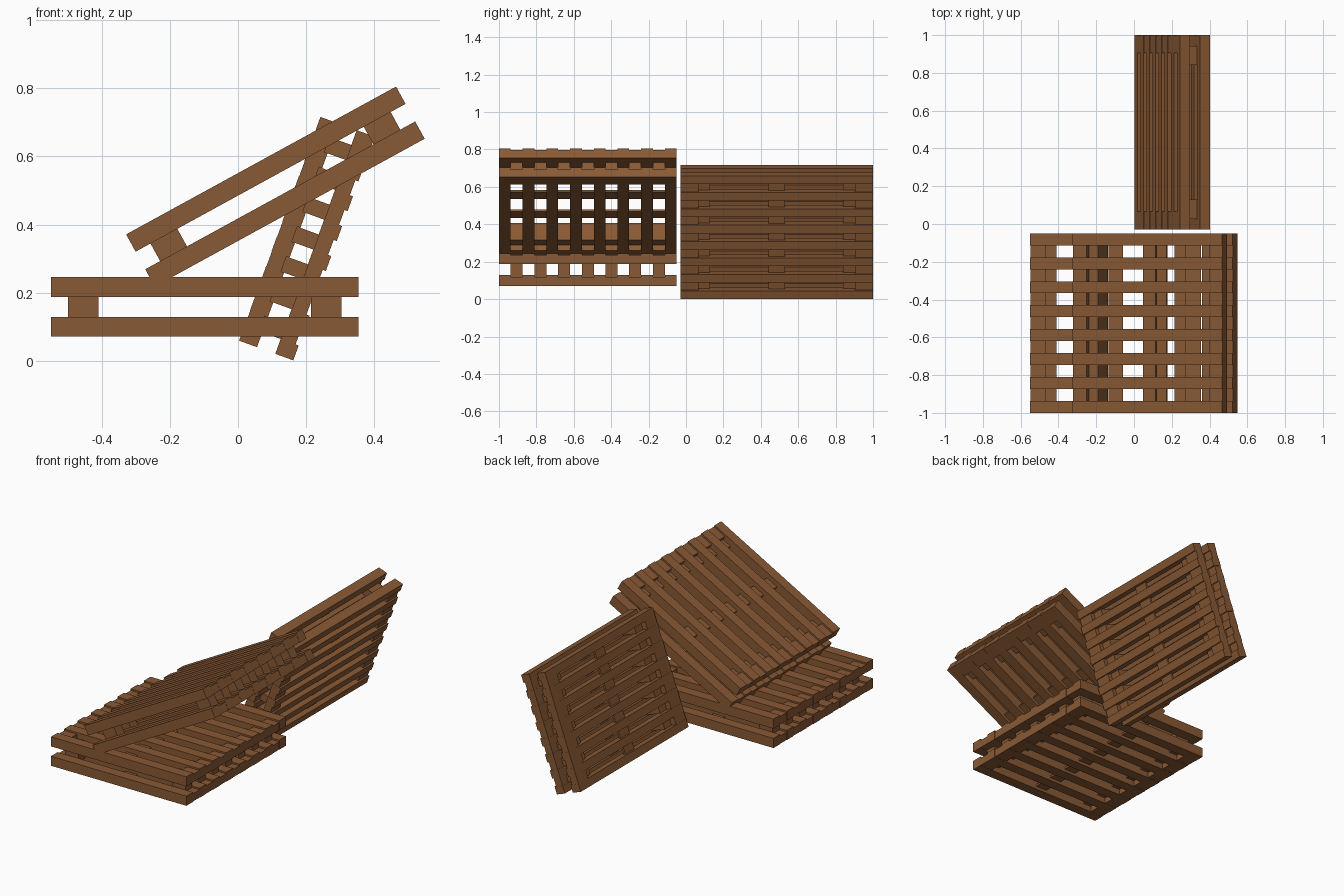
import bpy, bmesh, math
from mathutils import Matrix, Vector

if "Cube" in bpy.data.objects:
    bpy.data.objects.remove(bpy.data.objects["Cube"])

wood = bpy.data.materials.new("wood")
wood.diffuse_color = (0.25, 0.1, 0.035, 1)
wood.use_nodes = True
wood.node_tree.nodes["Principled BSDF"].inputs["Base Color"].default_value = wood.diffuse_color

L, W, H = 0.905, 0.95, 0.175      # pallet length, width, height
SLAT, LAYER, N = 0.063, 0.058, 8  # slat width, layer thickness, slat count
PITCH = (W - SLAT) / (N - 1)


def boxes(name, items, frame):
    """One object made of boxes given as (x0, x1, y0, y1, z0, z1) in pallet space."""
    bm = bmesh.new()
    for x0, x1, y0, y1, z0, z1 in items:
        m = Matrix.Translation(((x0 + x1) / 2, (y0 + y1) / 2, (z0 + z1) / 2))
        m = m @ Matrix.Diagonal((x1 - x0, y1 - y0, z1 - z0, 1))
        bmesh.ops.create_cube(bm, size=1, matrix=m)
    bm.transform(frame)
    me = bpy.data.meshes.new(name)
    bm.to_mesh(me)
    bm.free()
    me.materials.append(wood)
    bpy.context.collection.objects.link(bpy.data.objects.new(name, me))


def pallet(name, frame):
    slats, boards, blocks = [], [], []
    for z in (0, H - LAYER):
        # long slats
        for i in range(N):
            slats.append((0, L, i * PITCH, i * PITCH + SLAT, z, z + LAYER))
        # end boards and thin middle board, slightly below the slat tops
        for x in (0, L - 0.085):
            boards.append((x + 0.001, x + 0.084, 0.001, W - 0.001, z + 0.001, z + LAYER - 0.01))
        boards.append((L / 2 - 0.038, L / 2 + 0.038, 0.001, W - 0.001, z + 0.018, z + 0.03))
    # spacer blocks in the gaps between slats
    for x in (0.05, L - 0.14):
        for i in range(N - 1):
            y = i * PITCH + SLAT
            blocks.append((x, x + 0.09, y, y + PITCH - SLAT, 0.035, H - 0.035))
    boxes(name + "_slats", slats, frame)
    boxes(name + "_cross_boards", boards, frame)
    boxes(name + "_spacer_blocks", blocks, frame)


# flat pallet on the ground
pallet("flat_pallet", Matrix.Translation((-0.55, -1.0, 0.07)))

# pallet tilted on top of it
a = math.radians(28.7)
top_left = Vector((-0.329, -1.0, 0.371))
up = Vector((-math.sin(a), 0, math.cos(a)))
pallet("tilted_pallet", Matrix.Translation(top_left - up * H) @ Matrix.Rotation(-a, 4, 'Y'))

# leaning pallet, turned a quarter and rescaled
b = math.radians(70)
lx = Vector((0, 1, 0)) * (1.03 / L)
ly = Vector((math.cos(b), 0, math.sin(b))) * (0.70 / W)
lz = Vector((math.sin(b), 0, -math.cos(b))) * 0.97
frame = Matrix((lx, ly, lz)).transposed().to_4x4()
frame.translation = (0.003, -0.03, 0.0585)
pallet("leaning_pallet", frame)
